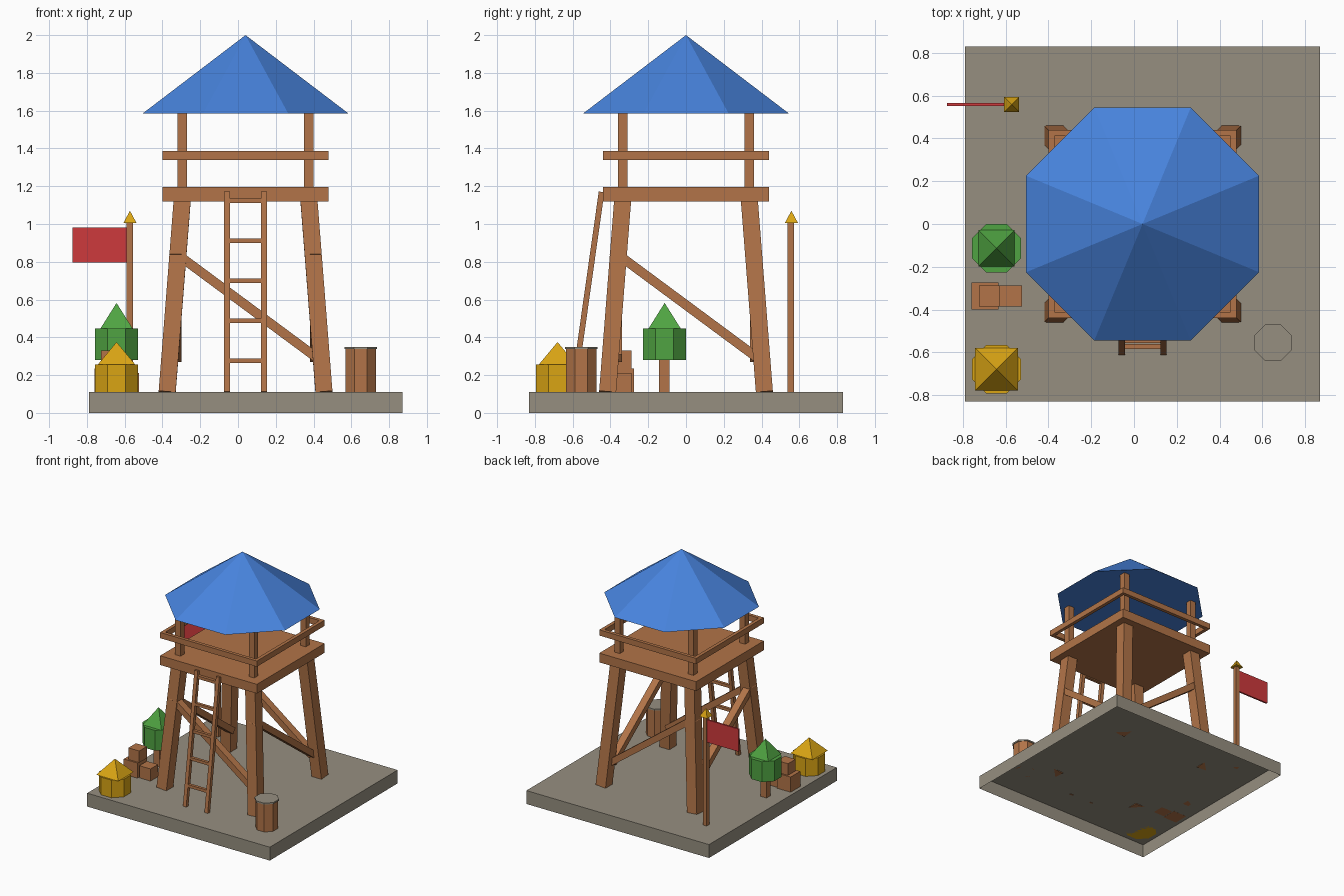
import bpy, bmesh, math
from mathutils import Matrix, Vector

if "Cube" in bpy.data.objects:
    bpy.data.objects.remove(bpy.data.objects["Cube"])


def material(name, *rgb):
    lin = [((c / 255 + 0.055) / 1.055) ** 2.4 for c in rgb] + [1.0]
    m = bpy.data.materials.new(name)
    m.use_nodes = True
    m.diffuse_color = lin
    m.node_tree.nodes["Principled BSDF"].inputs["Base Color"].default_value = lin
    return m


wood = material("wood", 178, 116, 72)
stone = material("stone", 150, 143, 128)
blue = material("roof_blue", 72, 132, 222)
gold = material("gold", 218, 165, 20)
green = material("leaf_green", 80, 164, 66)
red = material("flag_red", 206, 58, 60)


def finish(name, bm, mat):
    mesh = bpy.data.meshes.new(name)
    bm.to_mesh(mesh)
    bm.free()
    mesh.materials.append(mat)
    obj = bpy.data.objects.new(name, mesh)
    bpy.context.collection.objects.link(obj)
    return obj


def box(name, center, size, mat, open_bottom=False):
    bm = bmesh.new()
    bmesh.ops.create_cube(bm, size=1, matrix=Matrix.Translation(center) @ Matrix.Diagonal((*size, 1)))
    if open_bottom:
        down = [f for f in bm.faces if f.normal.z < -0.9]
        bmesh.ops.delete(bm, geom=down, context='FACES')
    return finish(name, bm, mat)


def beam(name, start, end, width, depth, side, mat):
    """Straight bar; width runs along side, depth across it."""
    a, b = Vector(start), Vector(end)
    z = (b - a).normalized()
    y = z.cross(Vector(side)).normalized()
    x = y.cross(z)
    rot = Matrix((x, y, z)).transposed().to_4x4()
    bm = bmesh.new()
    bmesh.ops.create_cube(bm, size=1, matrix=Matrix.Translation((a + b) / 2) @ rot
                          @ Matrix.Diagonal((width, depth, (b - a).length, 1)))
    return finish(name, bm, mat)


def prism(name, x, y, z0, z1, half, sides, mat, pointed=False):
    """Regular prism or pyramid with flats facing the axes."""
    r = half / math.cos(math.pi / sides)
    bm = bmesh.new()
    bmesh.ops.create_cone(bm, cap_ends=True, segments=sides, radius1=r,
                          radius2=0 if pointed else r, depth=z1 - z0,
                          matrix=Matrix.Translation((x, y, (z0 + z1) / 2))
                          @ Matrix.Rotation(math.pi / sides, 4, 'Z'))
    bmesh.ops.remove_doubles(bm, verts=bm.verts, dist=1e-5)
    return finish(name, bm, mat)


CX = 0.04       # tower axis
GROUND = 0.11

# Ground slab, a shell open underneath
box("ground_slab", (CX, 0, GROUND / 2), (1.66, 1.66, GROUND), stone, open_bottom=True)

# Splayed legs and roof posts
for sx, xn in ((-1, "right"), (1, "left")):
    for sy, yn in ((-1, "front"), (1, "back")):
        beam(f"{yn}_{xn}_leg", (CX + sx * 0.415, sy * 0.415, GROUND),
             (CX + sx * 0.335, sy * 0.335, 1.13), 0.09, 0.09, (1, 0, 0), wood)
        box(f"{yn}_{xn}_post", (CX + sx * 0.335, sy * 0.335, 1.385), (0.05, 0.05, 0.4), wood)

# Platform, railings and diagonal braces
box("platform", (CX, 0, 1.157), (0.88, 0.88, 0.076), wood)
for s, xn, yn in ((-1, "right", "front"), (1, "left", "back")):
    box(f"{yn}_railing", (CX, s * 0.426, 1.363), (0.88, 0.028, 0.047), wood)
    box(f"{xn}_railing", (CX + s * 0.426, 0, 1.363), (0.028, 0.88, 0.047), wood)
    beam(f"{yn}_brace", (CX - 0.39, s * 0.37, 0.86), (CX + 0.38, s * 0.37, 0.29),
         0.06, 0.05, (0, 1, 0), wood)
    beam(f"{xn}_brace", (CX + s * 0.37, -0.39, 0.86), (CX + s * 0.37, 0.38, 0.29),
         0.06, 0.05, (1, 0, 0), wood)

# Roof
prism("roof", CX, 0, 1.585, 2.0, 0.545, 8, blue, pointed=True)

# Ladder
foot, head = Vector((0, -0.597, GROUND)), Vector((0, -0.447, 1.17))
for s, xn in ((-1, "right"), (1, "left")):
    off = Vector((CX + s * 0.098, 0, 0))
    beam(f"ladder_{xn}_rail", foot + off, head + off, 0.03, 0.03, (1, 0, 0), wood)
for i in range(5):
    z = 0.275 + i * 0.212
    p = foot.lerp(head, (z - GROUND) / (head.z - GROUND))
    box(f"ladder_rung_{i + 1}", (CX, p.y, z), (0.19, 0.024, 0.024), wood)

# Flag pole
box("flag_pole", (-0.572, 0.555, 0.56), (0.034, 0.034, 0.9), wood)
prism("pole_finial", -0.572, 0.558, 1.005, 1.07, 0.035, 4, gold, pointed=True)
box("flag", (-0.73, 0.56, 0.888), (0.29, 0.014, 0.185), red)

# Tree
box("tree_trunk", (-0.643, -0.115, 0.195), (0.055, 0.055, 0.17), wood)
prism("tree_foliage", -0.643, -0.113, 0.28, 0.447, 0.114, 8, green)
prism("tree_top", -0.643, -0.113, 0.447, 0.582, 0.085, 4, green, pointed=True)

# Small hut
prism("hut_wall", -0.643, -0.68, GROUND, 0.255, 0.114, 8, gold)
prism("hut_roof", -0.643, -0.68, 0.255, 0.375, 0.1, 4, gold, pointed=True)

# Crates
box("large_crate", (-0.697, -0.337, 0.172), (0.125, 0.125, 0.125), wood)
box("small_crate", (-0.576, -0.337, 0.16), (0.102, 0.098, 0.1), wood)
box("top_crate", (-0.677, -0.337, 0.282), (0.098, 0.098, 0.096), wood)

# Barrel with lid
prism("barrel", 0.65, -0.555, GROUND, 0.338, 0.08, 8, wood)
prism("barrel_lid", 0.65, -0.555, 0.338, 0.35, 0.086, 8, stone)
